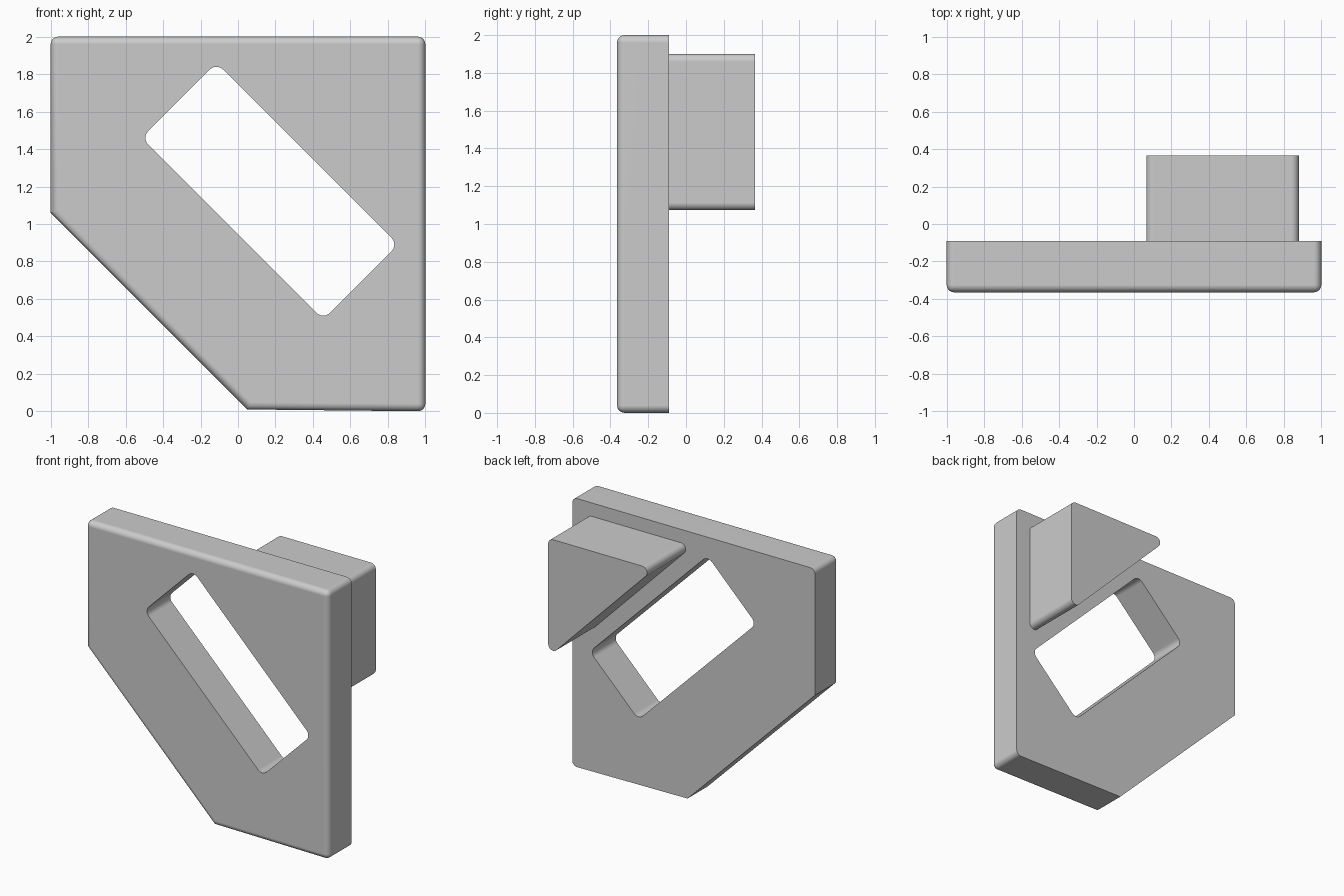
import bpy, bmesh, math
from mathutils import Vector

cube = bpy.data.objects.get("Cube")
if cube:
    bpy.data.objects.remove(cube, do_unlink=True)

GREY = (0.6, 0.6, 0.6, 1)
FRONT, PLATE_BACK, BACK = -0.365, -0.09, 0.365
ROUND = 0.04

grey = bpy.data.materials.new("plain grey")
grey.use_nodes = True
grey.diffuse_color = GREY
grey.node_tree.nodes["Principled BSDF"].inputs["Base Color"].default_value = GREY


def rounded(corners, radius, steps=8):
    """Replace each corner of an outline with an arc."""
    points = []
    corners = [Vector(c) for c in corners]
    for i, c in enumerate(corners):
        a = (corners[i - 1] - c).normalized()
        b = (corners[(i + 1) % len(corners)] - c).normalized()
        half = a.angle(b) / 2
        centre = c + (a + b).normalized() * radius / math.sin(half)
        start = c + a * radius / math.tan(half) - centre
        end = c + b * radius / math.tan(half) - centre
        sweep = math.pi - 2 * half
        for k in range(steps + 1):
            t = k / steps
            points.append(centre + (start * math.sin((1 - t) * sweep)
                                    + end * math.sin(t * sweep)) / math.sin(sweep))
    return points


def prism(name, outline, y0, y1, bevel_corners=None):
    """Extrude an x-z outline along y; optionally round the front rim and some corners."""
    bm = bmesh.new()
    front = [bm.verts.new((x, y0, z)) for x, z in outline]
    back = [bm.verts.new((x, y1, z)) for x, z in outline]
    n = len(front)
    face = bm.faces.new(front)
    bm.faces.new(back[::-1])
    for i in range(n):
        j = (i + 1) % n
        bm.faces.new((front[j], front[i], back[i], back[j]))
    bmesh.ops.recalc_face_normals(bm, faces=bm.faces[:])
    if bevel_corners is not None:
        edges = list(face.edges)
        edges += [bm.edges.get((front[i], back[i])) for i in bevel_corners]
        bmesh.ops.bevel(bm, geom=edges, offset=ROUND, segments=6, profile=0.5,
                        affect='EDGES', clamp_overlap=True)
    mesh = bpy.data.meshes.new(name)
    bm.to_mesh(mesh)
    bm.free()
    mesh.materials.append(grey)
    ob = bpy.data.objects.new(name, mesh)
    bpy.context.collection.objects.link(ob)
    return ob


def smooth(ob):
    bpy.ops.object.select_all(action='DESELECT')
    ob.select_set(True)
    bpy.context.view_layer.objects.active = ob
    bpy.ops.object.shade_smooth_by_angle(angle=math.radians(30))
    mod = ob.modifiers.new("flat faces", 'WEIGHTED_NORMAL')
    mod.keep_sharp = True


# Plate with one cut-off corner and a softened front rim
plate = prism("plate", [(-1, 2), (-1, 1.06), (0.05, 0.01), (1, 0), (1, 2)],
              FRONT, PLATE_BACK, bevel_corners=(0, 3, 4))

# Diagonal slot through the plate
slot = prism("slot_cutter", rounded([(-0.515, 1.46), (0.455, 0.49),
                                     (0.855, 0.89), (-0.115, 1.86)], 0.05),
             FRONT - 0.2, PLATE_BACK + 0.2)
slot.hide_render = True
cut = plate.modifiers.new("slot", 'BOOLEAN')
cut.operation = 'DIFFERENCE'
cut.solver = 'EXACT'
cut.object = slot
bpy.ops.object.select_all(action='DESELECT')
bpy.context.view_layer.objects.active = plate
plate.select_set(True)
bpy.ops.object.modifier_apply(modifier=cut.name)
bpy.data.objects.remove(slot, do_unlink=True)

# Triangular block standing on the back, parallel to the slot
block = prism("corner_block", rounded([(0.01, 1.9), (0.88, 1.015), (0.88, 1.9)], ROUND),
              PLATE_BACK, BACK)

for part in (plate, block):
    smooth(part)
